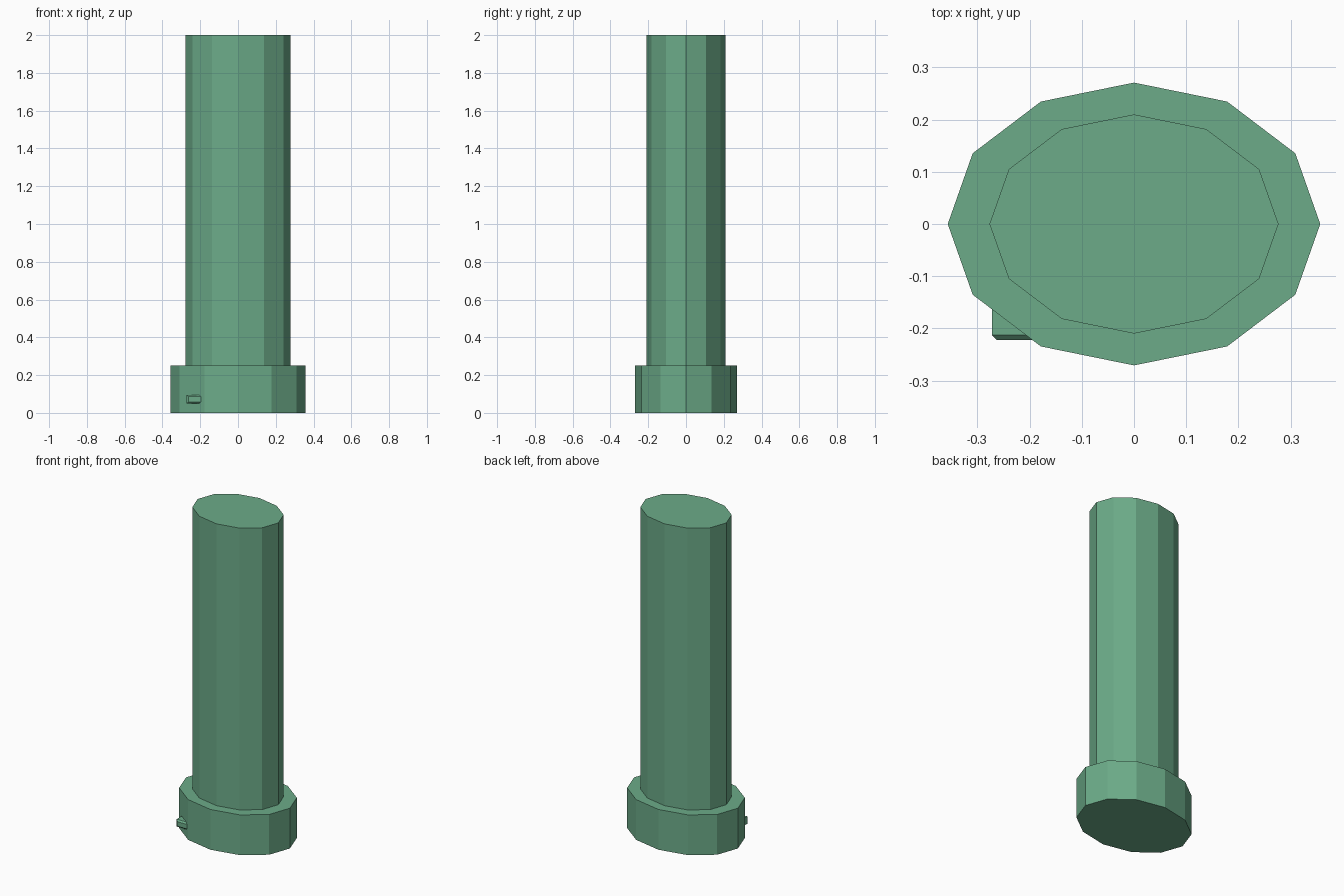
import bpy
import bmesh
from mathutils import Matrix

default = bpy.data.objects.get("Cube")
if default:
    bpy.data.objects.remove(default, do_unlink=True)

# Single green material
green = bpy.data.materials.new("soft_green")
green.use_nodes = True
colour = (0.15, 0.41, 0.25, 1)
green.diffuse_color = colour
green.node_tree.nodes["Principled BSDF"].inputs["Base Color"].default_value = colour


def finish(name, bm):
    mesh = bpy.data.meshes.new(name)
    bm.to_mesh(mesh)
    bm.free()
    mesh.materials.append(green)
    obj = bpy.data.objects.new(name, mesh)
    bpy.context.collection.objects.link(obj)
    return obj


def profile_ring(bm, rx, ry, z):
    """Twelve-sided ellipse with corners on the x and y axes."""
    squash = Matrix.Translation((0, 0, z)) @ Matrix.Diagonal((rx, ry, 1, 1))
    return bmesh.ops.create_circle(bm, segments=12, radius=1, matrix=squash)["verts"]


# Stepped column: wide base, flat shoulder, tall shaft, both ends capped
bm = bmesh.new()
base, shaft = (0.357, 0.271), (0.277, 0.21)
rings = [profile_ring(bm, *size, z)
         for size, z in ((base, 0), (base, 0.25), (shaft, 0.25), (shaft, 2))]
for low, high in zip(rings, rings[1:]):
    for i in range(len(low)):
        j = (i + 1) % len(low)
        bm.faces.new((low[i], low[j], high[j], high[i]))
bm.faces.new(rings[0])
bm.faces.new(rings[-1])
bmesh.ops.recalc_face_normals(bm, faces=bm.faces)
finish("column_with_base", bm)

# Small button with a chamfered front, set into the base
bm = bmesh.new()
place = Matrix.Translation((-0.207, -0.172, 0.072)) @ Matrix.Diagonal((0.13, 0.1, 0.046, 1))
bmesh.ops.create_cube(bm, size=1, matrix=place)
front = min(bm.faces, key=lambda f: f.calc_center_median().y)
bmesh.ops.bevel(bm, geom=list(front.edges), offset=0.009, segments=1,
                profile=0.5, affect="EDGES")
finish("side_button", bm)
